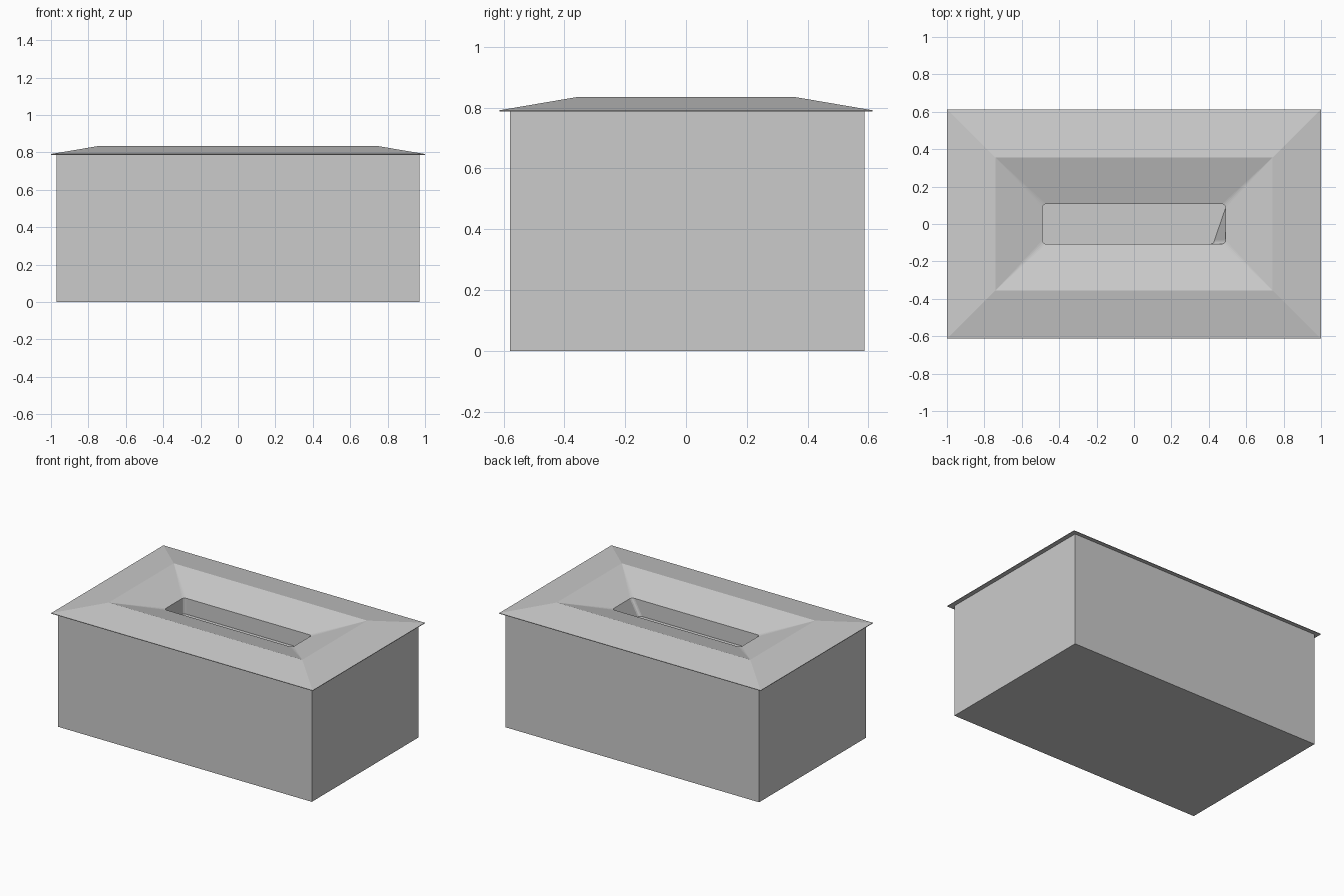
import bpy
import bmesh
from math import cos, sin, pi

cube = bpy.data.objects.get("Cube")
if cube:
    bpy.data.objects.remove(cube, do_unlink=True)

CORNER_STEPS = 3


def ring(hx, hy, z, radius=0.0, cy=0.0):
    """Rounded rectangle, counter-clockwise from the +x +y corner."""
    points = []
    for i, (sx, sy) in enumerate([(1, 1), (-1, 1), (-1, -1), (1, -1)]):
        for k in range(CORNER_STEPS + 1):
            a = (i + k / CORNER_STEPS) * pi / 2
            points.append((sx * (hx - radius) + radius * cos(a),
                           cy + sy * (hy - radius) + radius * sin(a), z))
    return points


def loft(name, rings, cap_first=False, cap_last=False):
    """Skin consecutive rings, merging the points of sharp corners."""
    bm = bmesh.new()
    loops = [[bm.verts.new(p) for p in r] for r in rings]
    for low, high in zip(loops, loops[1:]):
        n = len(low)
        for i in range(n):
            j = (i + 1) % n
            bm.faces.new((low[i], low[j], high[j], high[i]))
    if cap_first:
        bm.faces.new(loops[0][::-1])
    if cap_last:
        bm.faces.new(loops[-1])
    bmesh.ops.remove_doubles(bm, verts=bm.verts, dist=0.0005)
    mesh = bpy.data.meshes.new(name)
    bm.to_mesh(mesh)
    bm.free()
    obj = bpy.data.objects.new(name, mesh)
    bpy.context.collection.objects.link(obj)
    return obj


# Box with an open top, closed off by the rim
body_hx, body_hy, body_cy = 0.97, 0.583, 0.004
rim_z = 0.787
loft("body", [ring(body_hx, body_hy, 0, cy=body_cy),
              ring(body_hx, body_hy, rim_z, cy=body_cy)], cap_first=True)

# Overhanging rim: flat underside, thin edge, sloped top
lip = ring(0.74, 0.355, 0.835)
loft("rim", [ring(body_hx, body_hy, rim_z, cy=body_cy),
             ring(1.0, 0.613, rim_z),
             ring(1.0, 0.613, rim_z + 0.004),
             lip])

# Basin sloping from the lip down to the slot
slot = ring(0.49, 0.107, 0.76, radius=0.02)
loft("basin", [lip, slot])

# Slot well with a floor; one bottom corner is pulled inward
floor = [(x - 0.06 if x > 0 and y < 0 else x, y, z)
         for x, y, z in ring(0.49, 0.107, 0.65, radius=0.02)]
loft("well", [slot, floor], cap_last=True)
